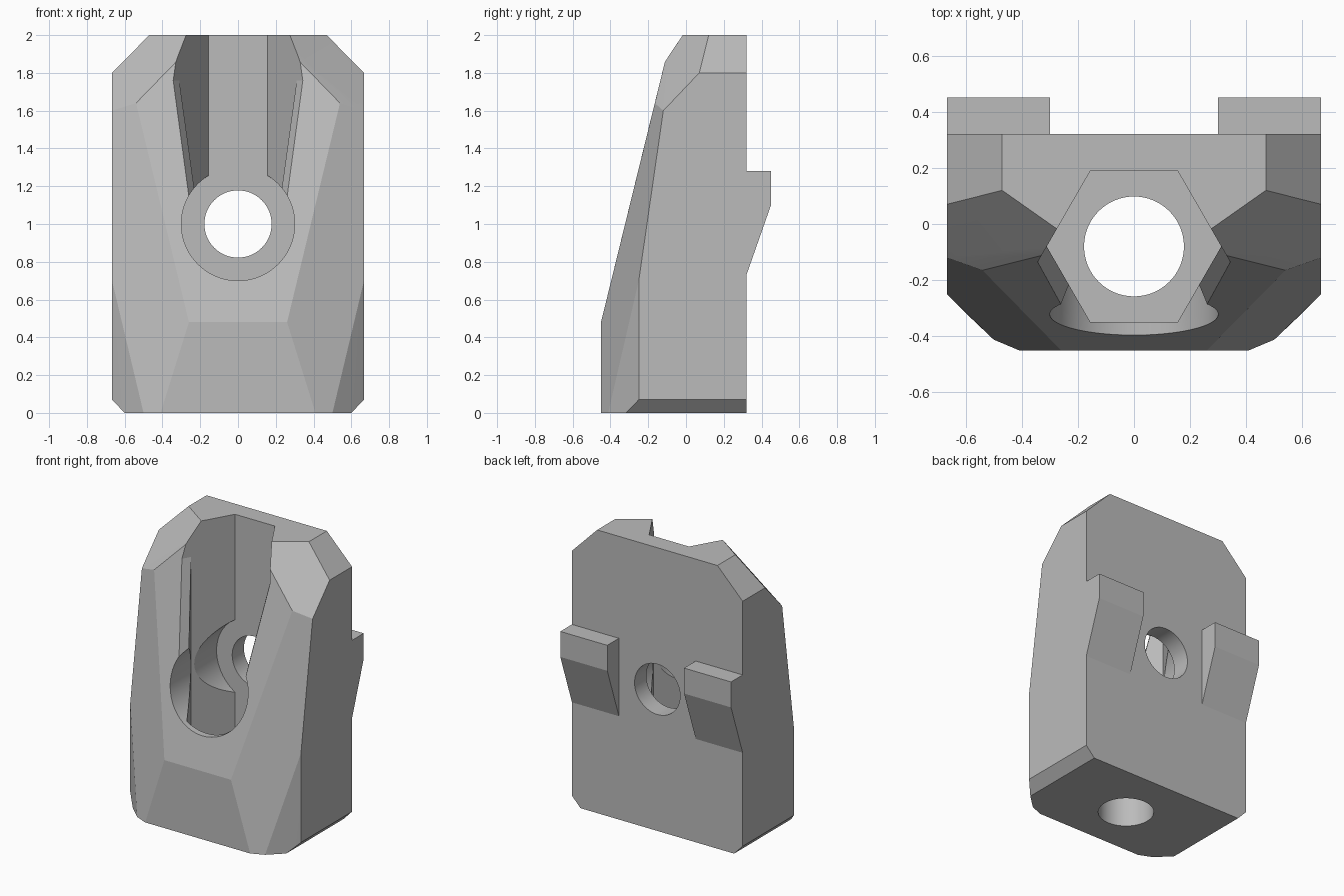
import bpy, bmesh, math
from mathutils import Matrix, Vector

cube = bpy.data.objects.get("Cube")
if cube:
    bpy.data.objects.remove(cube, do_unlink=True)

grey = bpy.data.materials.new("plain grey")
grey.use_nodes = True
colour = (0.5, 0.5, 0.5, 1)
grey.diffuse_color = colour
grey.node_tree.nodes["Principled BSDF"].inputs["Base Color"].default_value = colour


def make_object(name, bm):
    """Turn a bmesh into a grey object."""
    bmesh.ops.recalc_face_normals(bm, faces=bm.faces)
    mesh = bpy.data.meshes.new(name)
    bm.to_mesh(mesh)
    bm.free()
    mesh.materials.append(grey)
    obj = bpy.data.objects.new(name, mesh)
    bpy.context.collection.objects.link(obj)
    return obj


def hull(name, points, mirror=False):
    """Convex solid around the points, optionally mirrored across x."""
    bm = bmesh.new()
    for x, y, z in points:
        bm.verts.new((x, y, z))
        if mirror:
            bm.verts.new((-x, y, z))
    res = bmesh.ops.convex_hull(bm, input=bm.verts)
    loose = [v for v in bm.verts if not v.link_faces]
    bmesh.ops.delete(bm, geom=loose, context="VERTS")
    bmesh.ops.dissolve_limit(bm, angle_limit=math.radians(1), verts=bm.verts, edges=bm.edges)
    return make_object(name, bm)


def cylinder(name, radius, start, end, sides=64):
    """Prism or cylinder running from start to end."""
    a, b = Vector(start), Vector(end)
    bm = bmesh.new()
    turn = (b - a).to_track_quat("Z", "Y").to_matrix().to_4x4()
    bmesh.ops.create_cone(bm, cap_ends=True, segments=sides, radius1=radius, radius2=radius,
                          depth=(b - a).length, matrix=Matrix.Translation((a + b) / 2) @ turn)
    return make_object(name, bm)


W, BACK = 0.667, 0.32

# Wedge-shaped body with chamfered corners
body = hull("body", [
    (0.6, BACK, 0), (W, BACK, 0.07), (W, -0.25, 0.07), (0.6, -0.317, 0),
    (0.5, -0.412, 0), (0.41, -0.45, 0), (0.26, -0.45, 0.48),
    (W, -0.25, 0.70), (W, -0.12, 1.60), (0.54, -0.165, 1.64),
    (W, 0.07, 1.8), (W, BACK, 1.8), (0.47, BACK, 2), (0.47, 0.12, 2), (0.19, -0.077, 2),
], mirror=True)

# Hexagonal pocket open at the top, with the points toward the sides
AXIS, HEX = -0.08, 0.311
pocket = hull("pocket_cutter", [
    (HEX * math.cos(i * math.pi / 3), AXIS + HEX * math.sin(i * math.pi / 3), z)
    for i in range(6) for z in (0.25, 2.2)])

# Flared mouth where the pocket breaks through the sloping front
mouth_points = []
for z in (0.9, 1.76, 2.2):
    half = HEX - 0.277 * max(0, 1.76 - z)
    mouth_points += [(half, AXIS, z), (half + 0.6 / math.sqrt(3), AXIS - 0.6, z)]


def lofted_mouth(points):
    bm = bmesh.new()
    rings = []
    for near, far in zip(points[::2], points[1::2]):
        corners = [near, far, (-far[0], far[1], far[2]), (-near[0], near[1], near[2])]
        rings.append([bm.verts.new(c) for c in corners])
    for low, high in zip(rings, rings[1:]):
        for i in range(4):
            j = (i + 1) % 4
            bm.faces.new((low[i], low[j], high[j], high[i]))
    bm.faces.new(rings[0])
    bm.faces.new(rings[-1])
    return make_object("mouth_cutter", bm)


# Cross bore, its counterbore and the vertical bore
cutters = [
    pocket,
    lofted_mouth(mouth_points),
    cylinder("counterbore_cutter", 0.30, (0, -0.8, 1), (0, AXIS + HEX * math.sqrt(3) / 2, 1)),
    cylinder("cross_bore_cutter", 0.178, (0, -0.7, 1), (0, 0.7, 1)),
    cylinder("vertical_bore_cutter", 0.178, (0, AXIS, -0.2), (0, AXIS, 0.6)),
]

bpy.context.view_layer.objects.active = body
for cutter in cutters:
    mod = body.modifiers.new(cutter.name, "BOOLEAN")
    mod.operation = "DIFFERENCE"
    mod.solver = "EXACT"
    mod.object = cutter
    bpy.ops.object.modifier_apply(modifier=mod.name)
    bpy.data.objects.remove(cutter, do_unlink=True)

# Smooth bores, crisp flat facets
bpy.ops.object.select_all(action="DESELECT")
body.select_set(True)
bpy.ops.object.shade_smooth_by_angle(angle=math.radians(10))

# Pair of hooks on the back
hook_profile = [(BACK, 1.28), (0.45, 1.28), (0.45, 1.10), (BACK, 0.73)]
for name, side in (("left_hook", 1), ("right_hook", -1)):
    hull(name, [(side * x, y, z) for x in (0.30, W) for y, z in hook_profile])
